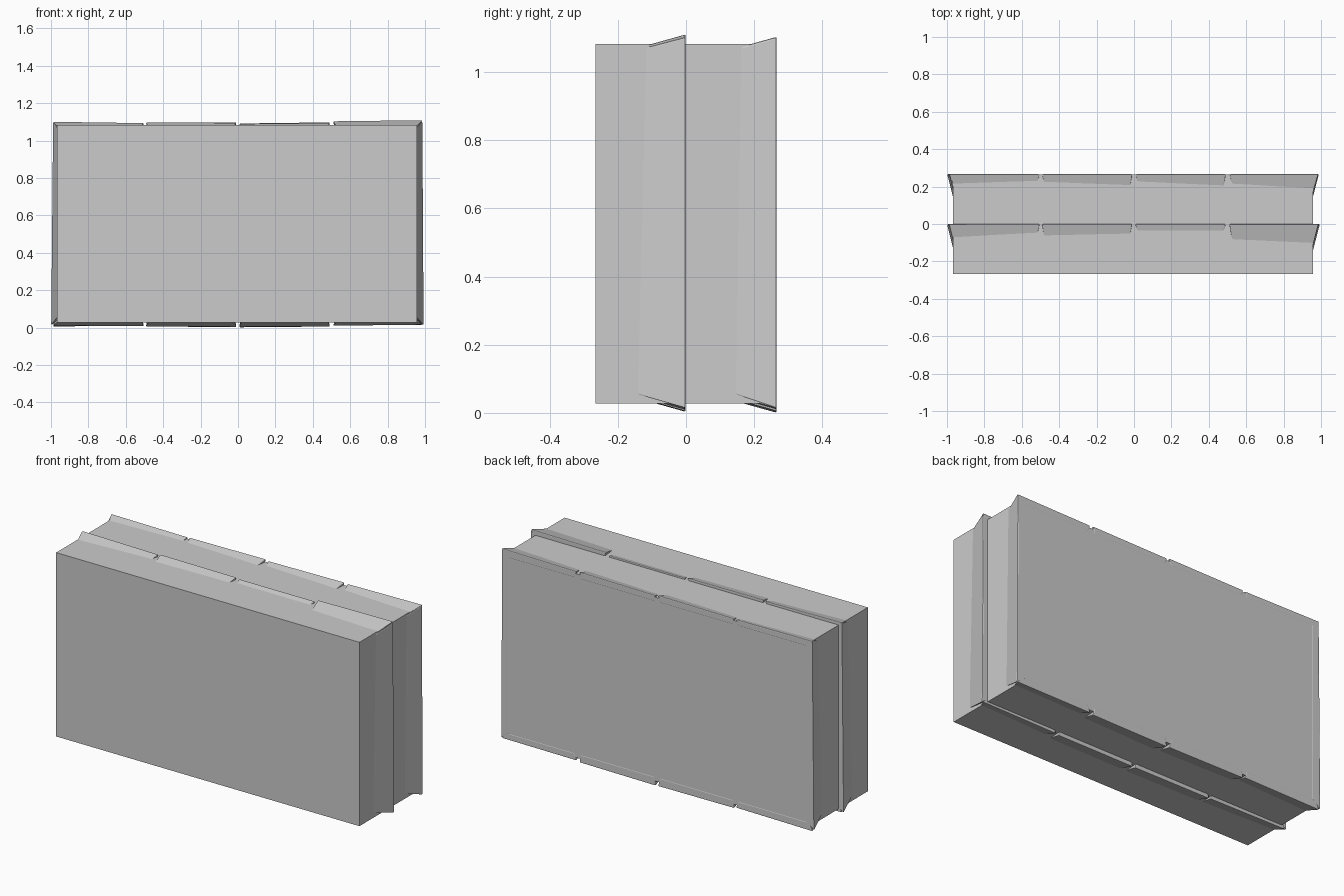
import bpy, bmesh

if "Cube" in bpy.data.objects:
    bpy.data.objects.remove(bpy.data.objects["Cube"])

XL, XR, ZB, ZT = -0.968, 0.957, 0.027, 1.082   # core box limits
YF, YB = -0.266, 0.265

def add_mesh(name, verts, faces, bevel=0):
    bm = bmesh.new()
    vs = [bm.verts.new(v) for v in verts]
    for f in faces:
        bm.faces.new([vs[i] for i in f])
    bmesh.ops.recalc_face_normals(bm, faces=bm.faces)
    me = bpy.data.meshes.new(name)
    bm.to_mesh(me)
    bm.free()
    ob = bpy.data.objects.new(name, me)
    bpy.context.collection.objects.link(ob)
    if bevel:
        m = ob.modifiers.new("bevel", 'BEVEL')
        m.width = bevel
        m.segments = 2
    return ob

# maps (along, depth y, height above the core surface) to world space
PLACE = {
    "top":    lambda s, y, h: (s, y, ZT + h),
    "bottom": lambda s, y, h: (s, y, ZB - h),
    "right":  lambda s, y, h: (XR + h, y, s),
    "left":   lambda s, y, h: (XL - h, y, s),
}

def plank(name, side, yb, s0, s1, d0, d1, t0, t1, slope):
    """Tilted wedge: flush back at yb, running into the core d0/d1 ahead of it."""
    put, verts = PLACE[side], []
    for s, d, t in ((s0, d0, t0), (s1, d1, t1)):
        k = 1 + 0.03 / d
        verts += [put(s, yb, d * slope),
                  put(s + t * k, yb - d * k, -0.03 * slope),
                  put(s + t, yb, -0.025)]
    add_mesh(name, verts, [(0, 1, 2), (3, 4, 5), (0, 1, 4, 3),
                           (1, 2, 5, 4), (2, 0, 3, 5)], 0.005)

# core block
add_mesh("core_block",
         [(x, y, z) for x in (XL, XR) for y in (YF, YB) for z in (ZB, ZT)],
         [(0, 1, 3, 2), (4, 5, 7, 6), (0, 1, 5, 4), (2, 3, 7, 6), (0, 2, 6, 4), (1, 3, 7, 5)])

# plank spans along x and the taper of their ends
SPANS = [(-0.99, -0.503, 0.02, -0.01), (-0.493, -0.008, 0.01, -0.01),
         (0.006, 0.492, 0.01, -0.01), (0.508, 0.987, 0.015, -0.025)]
# visible depth at each end of the four planks, per row
ROWS = {
    "front": (-0.001,
              [(0.07, 0.045), (0.06, 0.05), (0.033, 0.035), (0.08, 0.1)],
              [(0.06, 0.075), (0.08, 0.085), (0.085, 0.08), (0.065, 0.045)],
              (0.14, 0.115), (0.125, 0.085)),
    "back": (0.266,
             [(0.05, 0.035), (0.04, 0.058), (0.038, 0.06), (0.05, 0.075)],
             [(0.08, 0.06), (0.08, 0.09), (0.095, 0.08), (0.06, 0.05)],
             (0.12, 0.105), (0.12, 0.08)),
}

# flared plank rows around the four sides
for row, (yb, tops, bottoms, right, left) in ROWS.items():
    for side, depths in (("top", tops), ("bottom", bottoms)):
        for i, ((s0, s1, t0, t1), (d0, d1)) in enumerate(zip(SPANS, depths)):
            plank(f"{row}_{side}_plank_{i + 1}", side, yb, s0, s1, d0, d1, t0, t1, 0.28)
    plank(f"{row}_right_plank", "right", yb, 0.012, 1.103, *right, 0.04, -0.03, 0.26)
    plank(f"{row}_left_plank", "left", yb, 0.012, 1.1, *left, 0.04, -0.03, 0.255)
